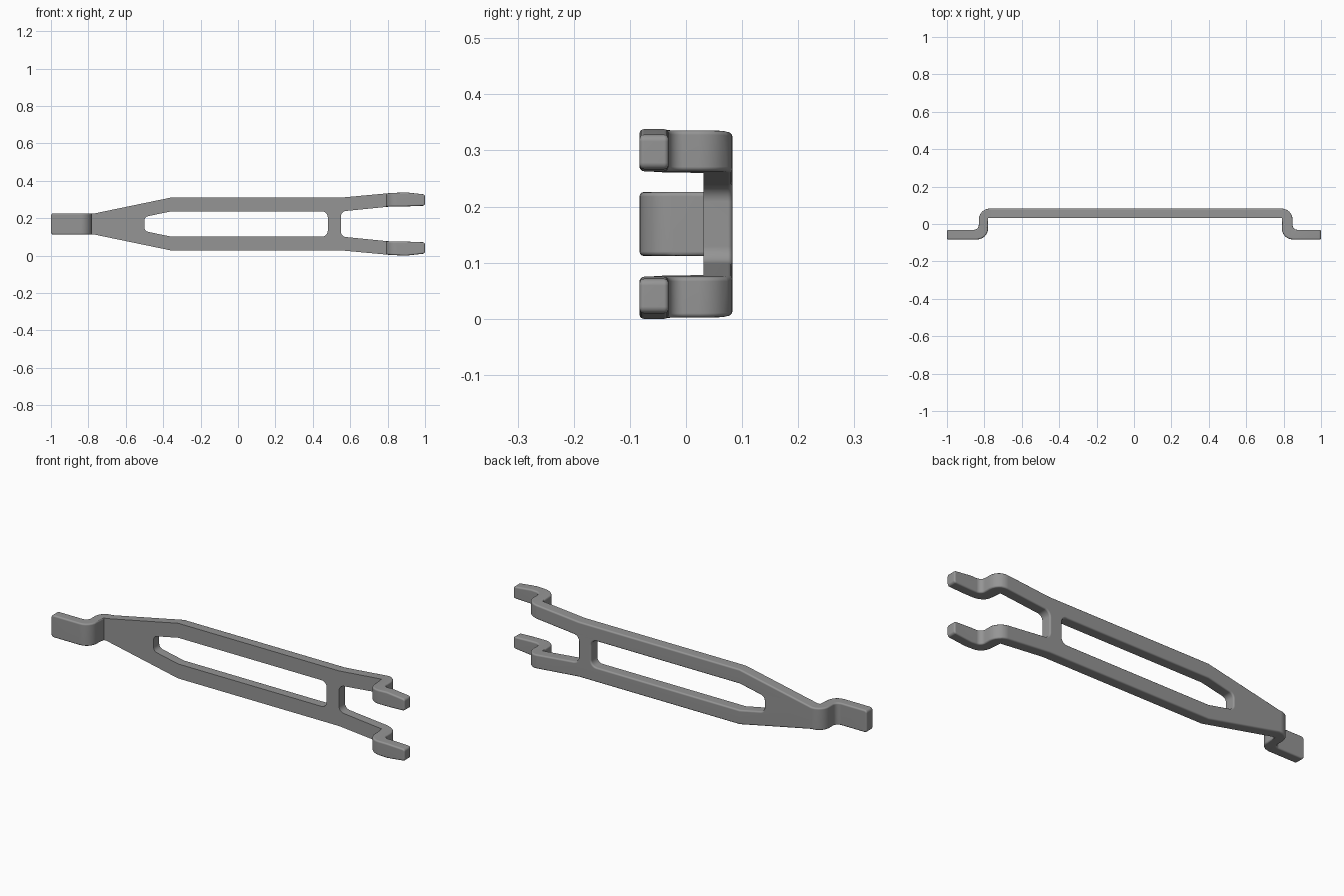
import bpy, bmesh, math
from mathutils import Vector

if "Cube" in bpy.data.objects:
    bpy.data.objects.remove(bpy.data.objects["Cube"])

MID = 0.169      # height of the symmetry line
FRONT = 0.031    # front face of the main plate


def fillet(corners, steps=6):
    """Closed outline from (a, b, radius) corners, rounding those with a radius."""
    out, n = [], len(corners)
    for i, (a, b, r) in enumerate(corners):
        p = Vector((a, b))
        if r == 0:
            out.append(p)
            continue
        u = (Vector(corners[i - 1][:2]) - p).normalized()
        v = (Vector(corners[(i + 1) % n][:2]) - p).normalized()
        half = u.angle(v) / 2
        c = p + (u + v).normalized() * (r / math.sin(half))
        s = p + u * (r / math.tan(half)) - c
        e = p + v * (r / math.tan(half)) - c
        a0 = math.atan2(s.y, s.x)
        turn = math.atan2(s.x * e.y - s.y * e.x, s.dot(e))
        out += [c + Vector((math.cos(a0 + turn * k / steps),
                            math.sin(a0 + turn * k / steps))) * r
                for k in range(steps + 1)]
    return out


def prism(name, outline, place, depth):
    """Extrude a 2D outline; place(a, b) gives its 3D start."""
    bm = bmesh.new()
    face = bm.faces.new([bm.verts.new(place(p.x, p.y)) for p in outline])
    ext = bmesh.ops.extrude_face_region(bm, geom=[face])
    bmesh.ops.translate(bm, vec=depth,
                        verts=[g for g in ext["geom"] if isinstance(g, bmesh.types.BMVert)])
    bmesh.ops.recalc_face_normals(bm, faces=bm.faces)
    mesh = bpy.data.meshes.new(name)
    bm.to_mesh(mesh)
    bm.free()
    ob = bpy.data.objects.new(name, mesh)
    bpy.context.collection.objects.link(ob)
    return ob


def mirrored(half):
    """Complete an outline about the symmetry line."""
    return ([(x, MID + h, r) for x, h, r in half]
            + [(x, MID - h, r) for x, h, r in reversed(half)])


# Bent strip: offset plate with a step at each end
bend = [(-1.1, -.031, 0), (-.83, -.031, .025), (-.83, .083, .06),
        (.848, .083, .06), (.848, -.031, .025), (1.1, -.031, 0),
        (1.1, -.083, 0), (.79, -.083, .06), (.79, FRONT, 0),
        (-.78, FRONT, 0), (-.78, -.083, .06), (-1.1, -.083, 0)]
link = prism("forked_link", fillet(bend), lambda a, b: (a, b, -.1), (0, 0, .6))

# Front silhouette: tab, taper, straight body and two fork arms
shape = mirrored([(-1, .057, .014), (-.765, .057, 0), (-.36, .141, 0),
                  (.55, .141, 0), (.82, .166, 0), (.9, .169, 0),
                  (1, .158, .012), (1, .098, .012), (.9, .094, 0),
                  (.82, .094, 0), (.55, .067, .03)])
silhouette = prism("silhouette_cutter", fillet(shape), lambda a, b: (a, -.3, b), (0, .6, 0))

# Long slot with tapered left end
slot_shape = mirrored([(.48, .067, .03), (-.36, .067, 0), (-.5, .038, .025)])
slot = prism("slot_cutter", fillet(slot_shape), lambda a, b: (a, -.3, b), (0, .6, 0))

for cutter, mode in ((silhouette, 'INTERSECT'), (slot, 'DIFFERENCE')):
    cutter.hide_render = True
    mod = link.modifiers.new(mode.lower(), 'BOOLEAN')
    mod.operation, mod.solver, mod.object = mode, 'EXACT', cutter

bpy.context.view_layer.update()
cut = bpy.data.meshes.new_from_object(link.evaluated_get(bpy.context.evaluated_depsgraph_get()))
link.modifiers.clear()
link.data = cut
for cutter in (silhouette, slot):
    bpy.data.objects.remove(cutter)

# Round the outer edges, keeping the front rim of the main plate crisp
bm = bmesh.new()
bm.from_mesh(cut)
bmesh.ops.remove_doubles(bm, verts=bm.verts, dist=1e-4)
bmesh.ops.recalc_face_normals(bm, faces=bm.faces)
edges = [e for e in bm.edges if len(e.link_faces) == 2
         and e.calc_face_angle_signed() > math.radians(40)
         and not all(abs(v.co.y - FRONT) < .001 and abs(v.co.x) < .795 for v in e.verts)]
bmesh.ops.bevel(bm, geom=edges, offset=.008, offset_type='OFFSET', segments=3,
                profile=.5, affect='EDGES', clamp_overlap=False)
bm.to_mesh(cut)
bm.free()

# Metal colour and shading
metal = bpy.data.materials.new("grey_metal")
metal.diffuse_color = (.3, .3, .3, 1)
metal.use_nodes = True
metal.node_tree.nodes["Principled BSDF"].inputs["Base Color"].default_value = metal.diffuse_color
cut.materials.clear()
cut.materials.append(metal)
bpy.context.view_layer.objects.active = link
link.select_set(True)
bpy.ops.object.shade_smooth_by_angle(angle=math.radians(35))
weighted = link.modifiers.new("weighted_normals", 'WEIGHTED_NORMAL')
weighted.keep_sharp = True
